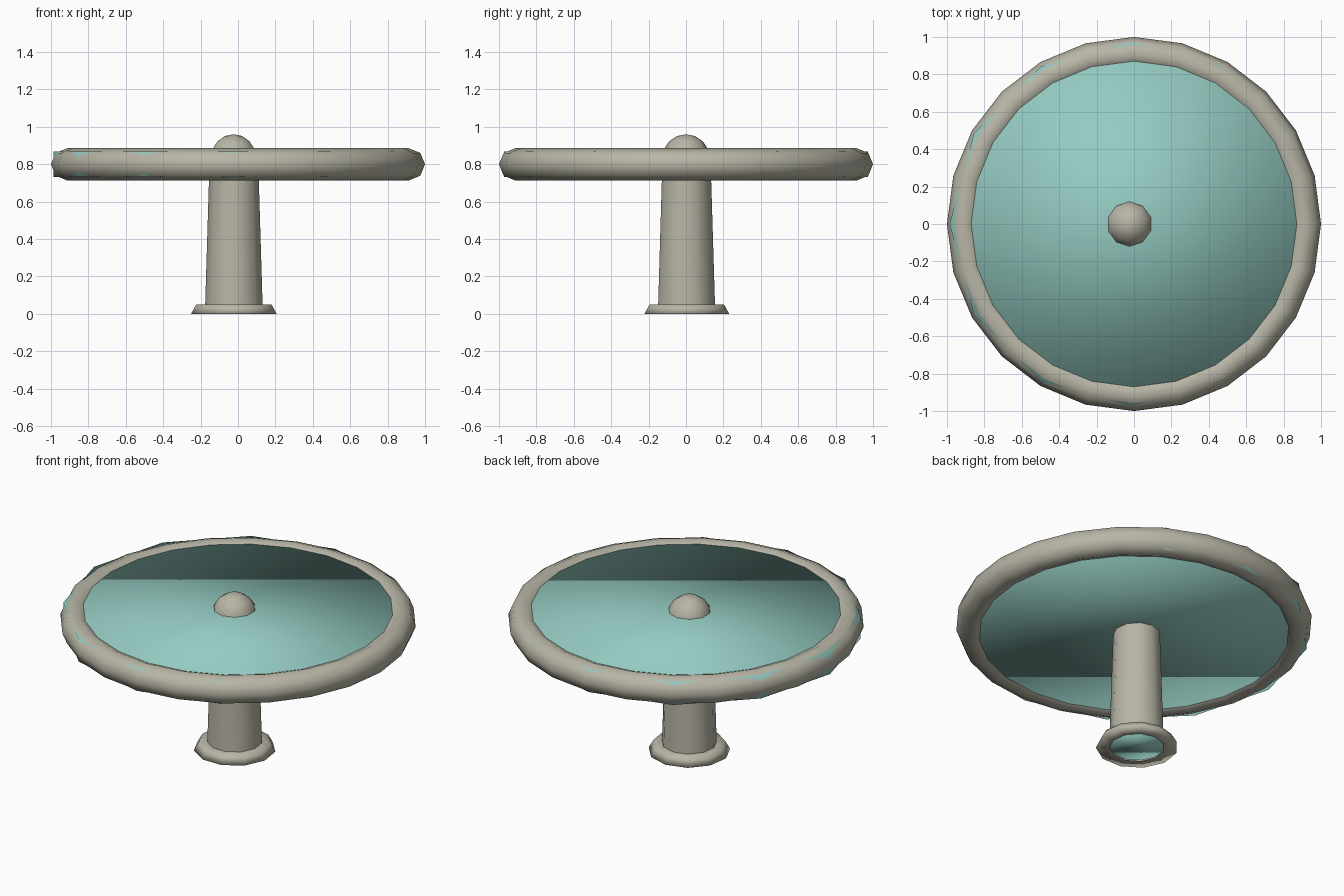
import bpy, bmesh, math

if "Cube" in bpy.data.objects:
    bpy.data.objects.remove(bpy.data.objects["Cube"])


def material(name, rgb):
    m = bpy.data.materials.new(name)
    m.diffuse_color = (*rgb, 1.0)
    m.use_nodes = True
    m.node_tree.nodes["Principled BSDF"].inputs["Base Color"].default_value = m.diffuse_color
    return m


STONE = material("warm grey", (0.48, 0.465, 0.38))
TEAL = material("teal", (0.30, 0.60, 0.54))


def lathe(name, profile, sides, mat, x=0.0, turn=0.0, closed=False, caps=False, smooth=60):
    """Spin (radius, height) points round z; zero radius gives a pole."""
    bm = bmesh.new()
    rings = []
    for r, z in profile:
        if r < 1e-6:
            rings.append([bm.verts.new((x, 0, z))] * sides)
        else:
            rings.append([bm.verts.new((x + r * math.cos(turn + math.tau * i / sides),
                                        r * math.sin(turn + math.tau * i / sides), z))
                          for i in range(sides)])
    pairs = list(zip(rings, rings[1:]))
    if closed:
        pairs.append((rings[-1], rings[0]))
    for a, b in pairs:
        for i in range(sides):
            j = (i + 1) % sides
            quad = list(dict.fromkeys((a[i], a[j], b[j], b[i])))
            bm.faces.new(quad)
    if caps:
        bm.faces.new(rings[0][::-1])
        bm.faces.new(rings[-1])
    me = bpy.data.meshes.new(name)
    bm.to_mesh(me)
    bm.free()
    me.materials.append(mat)
    ob = bpy.data.objects.new(name, me)
    bpy.context.collection.objects.link(ob)
    bpy.ops.object.select_all(action='DESELECT')
    ob.select_set(True)
    bpy.context.view_layer.objects.active = ob
    if smooth >= 180:
        bpy.ops.object.shade_smooth()
    else:
        bpy.ops.object.shade_smooth_by_angle(angle=math.radians(smooth))
    return ob


# Round rim: octagonal section, 24 sides
section = [(0.914 + 0.086 * math.cos(math.tau * k / 8),
            0.799 + 0.086 * math.sin(math.tau * k / 8)) for k in range(8)]
lathe("rim", section, 24, STONE, closed=True)

# Twelve-sided top, softly shaded, whose corners just break through the rim
lathe("table_top", [(0.972, 0.731), (0.972, 0.867)], 12, TEAL, x=-0.014,
      caps=True, smooth=180)

# Tapered column standing on a flared foot
lathe("column", [(0.155, 0.05), (0.134, 0.735)], 11, STONE,
      x=-0.022, turn=math.pi / 2)
lathe("foot", [(0.155, 0.0), (0.231, 0.0), (0.203, 0.05), (0.15, 0.05)], 11, STONE,
      x=-0.022, turn=math.pi / 2, smooth=180)

# Teal core showing through the foot
lathe("core", [(0.154, 0.004), (0.145, 0.05)], 11, TEAL,
      x=-0.022, turn=math.pi / 2, caps=True, smooth=180)

# Rounded knob in the middle of the top
knob = [(0.126 * math.cos(math.radians(a)), 0.834 + 0.126 * math.sin(math.radians(a)))
        for a in (0, 22.5, 45, 67.5, 90)]
lathe("knob", knob, 10, STONE, x=-0.024, turn=math.pi / 10)
